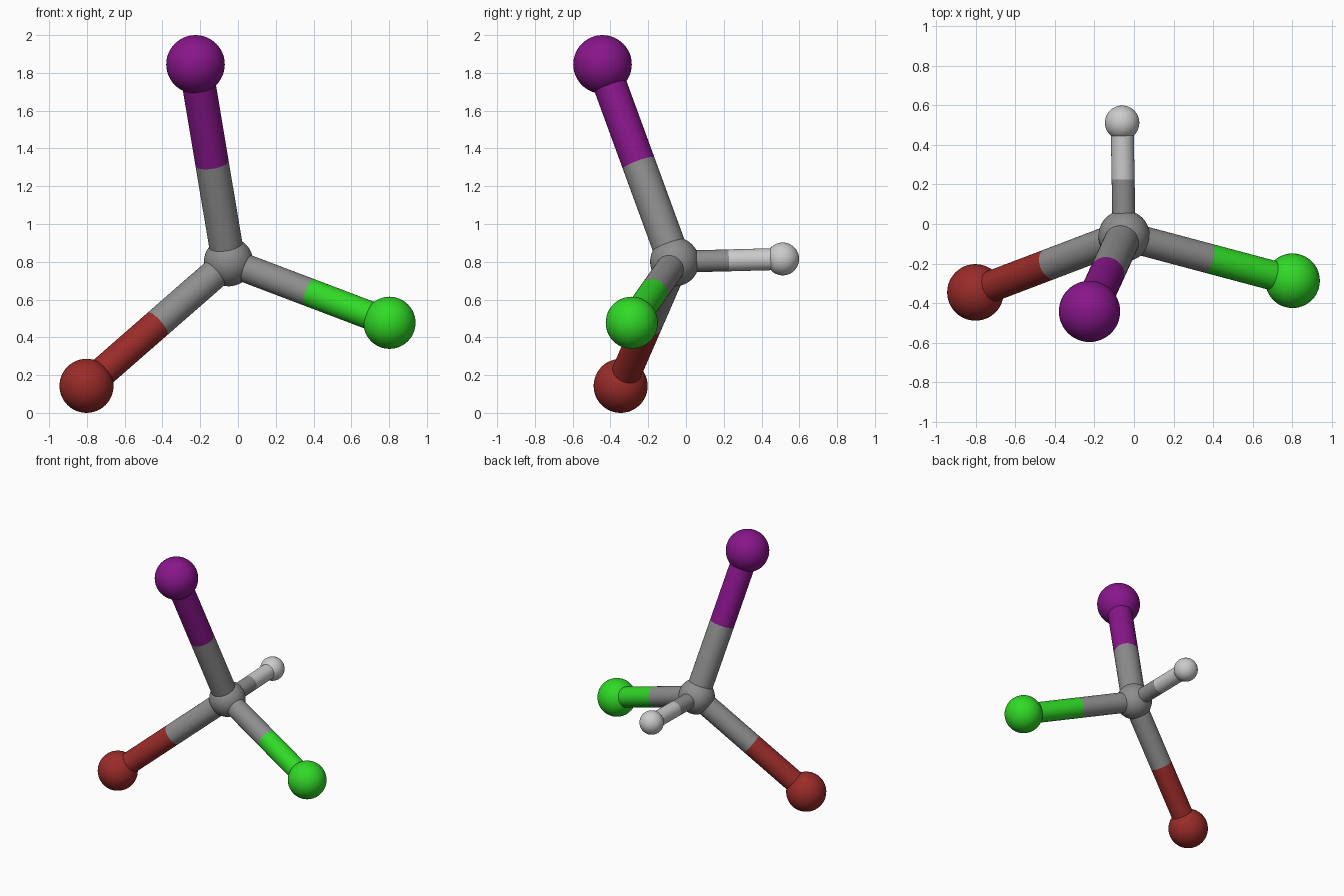
import bpy
from mathutils import Vector

if "Cube" in bpy.data.objects:
    bpy.data.objects.remove(bpy.data.objects["Cube"])


def paint(name, rgb):
    mat = bpy.data.materials.new(name)
    mat.diffuse_color = (*rgb, 1)
    mat.use_nodes = True
    mat.node_tree.nodes["Principled BSDF"].inputs["Base Color"].default_value = mat.diffuse_color
    return mat


def finish(name, mat):
    obj = bpy.context.object
    obj.name = name
    obj.data.materials.append(mat)
    bpy.ops.object.shade_smooth_by_angle()


def atom(name, centre, radius, mat):
    bpy.ops.mesh.primitive_uv_sphere_add(segments=48, ring_count=24, radius=radius, location=centre)
    finish(name, mat)


def half_bond(name, a, b, radius, mat):
    axis = b - a
    bpy.ops.mesh.primitive_cylinder_add(vertices=48, radius=radius, depth=axis.length,
                                        location=(a + b) / 2,
                                        rotation=axis.to_track_quat('Z', 'Y').to_euler())
    finish(name, mat)


# Central atom
centre = Vector((-0.05, -0.06, 0.80))
grey = paint("carbon_grey", (0.27, 0.27, 0.27))
atom("carbon_atom", centre, 0.13, grey)

# Outer atoms: position, atom radius, bond radius, colour
outer = {
    "iodine": ((-0.225, -0.442, 1.845), 0.155, 0.089, (0.25, 0.008, 0.26)),
    "bromine": ((-0.802, -0.346, 0.143), 0.143, 0.079, (0.32, 0.025, 0.022)),
    "chlorine": ((0.802, -0.287, 0.477), 0.138, 0.075, (0.03, 0.70, 0.02)),
    "hydrogen": ((-0.06, 0.512, 0.815), 0.087, 0.058, (0.85, 0.85, 0.85)),
}

# Each bond is split halfway between the two atom colours
for name, (pos, radius, bond_radius, rgb) in outer.items():
    pos = Vector(pos)
    middle = (centre + pos) / 2
    mat = paint(name + "_colour", rgb)
    atom(name + "_atom", pos, radius, mat)
    half_bond(name + "_bond_inner", centre, middle, bond_radius, grey)
    half_bond(name + "_bond_outer", middle, pos, bond_radius, mat)
